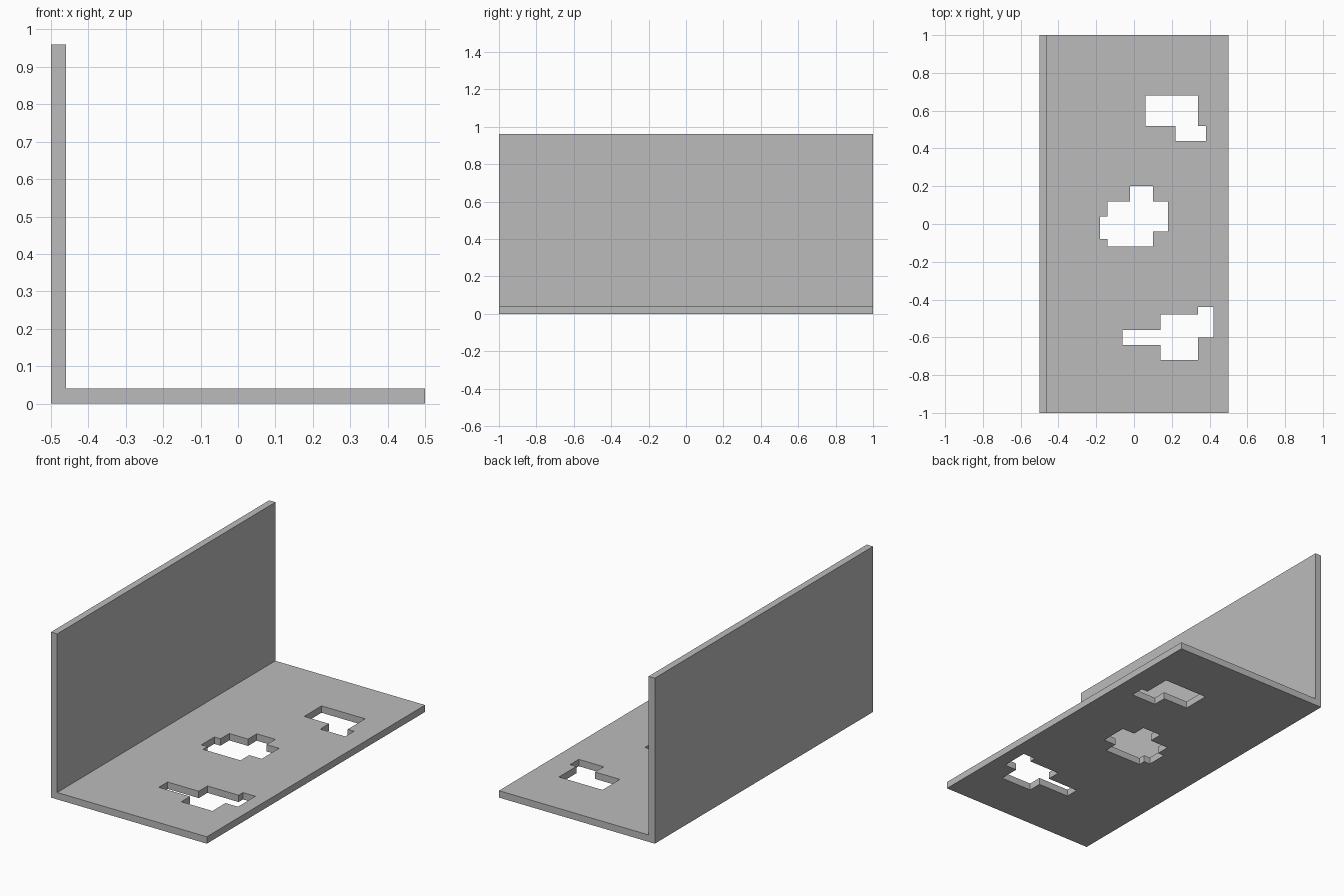
import bpy
import bmesh

cube = bpy.data.objects.get("Cube")
if cube:
    bpy.data.objects.remove(cube, do_unlink=True)

THICK = 0.04

grey = bpy.data.materials.new("plain grey")
grey.use_nodes = True
GREY = (0.5, 0.5, 0.5, 1)
grey.diffuse_color = GREY
grey.node_tree.nodes["Principled BSDF"].inputs["Base Color"].default_value = GREY


def prism(name, corners, depth):
    """Extrude a closed outline of 3D corners along the depth vector."""
    bm = bmesh.new()
    face = bm.faces.new([bm.verts.new(c) for c in corners])
    ext = bmesh.ops.extrude_face_region(bm, geom=[face], use_keep_orig=True)
    moved = [g for g in ext["geom"] if isinstance(g, bmesh.types.BMVert)]
    bmesh.ops.translate(bm, vec=depth, verts=moved)
    bmesh.ops.recalc_face_normals(bm, faces=bm.faces)
    mesh = bpy.data.meshes.new(name)
    bm.to_mesh(mesh)
    bm.free()
    mesh.materials.append(grey)
    obj = bpy.data.objects.new(name, mesh)
    bpy.context.collection.objects.link(obj)
    return obj


def stepped(start, moves):
    """Trace a right-angled outline: moves alternate along x and y."""
    x, y = start
    points = [(x, y)]
    for i, step in enumerate(moves):
        x, y = (x + step, y) if i % 2 == 0 else (x, y + step)
        points.append((x, y))
    return points


# Floor and wall as one L-shaped section
inner = THICK - 0.5
section = [(-0.5, 0), (0.5, 0), (0.5, THICK), (inner, THICK), (inner, 0.96), (-0.5, 0.96)]
bracket = prism("floor_and_wall", [(x, -1, z) for x, z in section], (0, 2, 0))

# Stepped openings through the floor
openings = {
    "back_opening": stepped((0.06, 0.68), [0.28, -0.16, 0.04, -0.08, -0.16, 0.08, -0.16]),
    "middle_opening": stepped((-0.02, 0.2), [0.12, -0.08, 0.08, -0.16, -0.08, -0.08, -0.24,
                                             0.04, -0.04, 0.12, 0.04, 0.08, 0.12]),
    "front_opening": stepped((-0.06, -0.56), [0.2, 0.08, 0.2, 0.04, 0.08, -0.16, -0.08,
                                              -0.12, -0.2, 0.08, -0.2]),
}
for name, outline in openings.items():
    cutter = prism(name, [(x, y, -THICK) for x, y in outline], (0, 0, 3 * THICK))
    cutter.hide_render = True
    cutter.hide_set(True)
    cut = bracket.modifiers.new(name, 'BOOLEAN')
    cut.operation = 'DIFFERENCE'
    cut.solver = 'EXACT'
    cut.object = cutter
